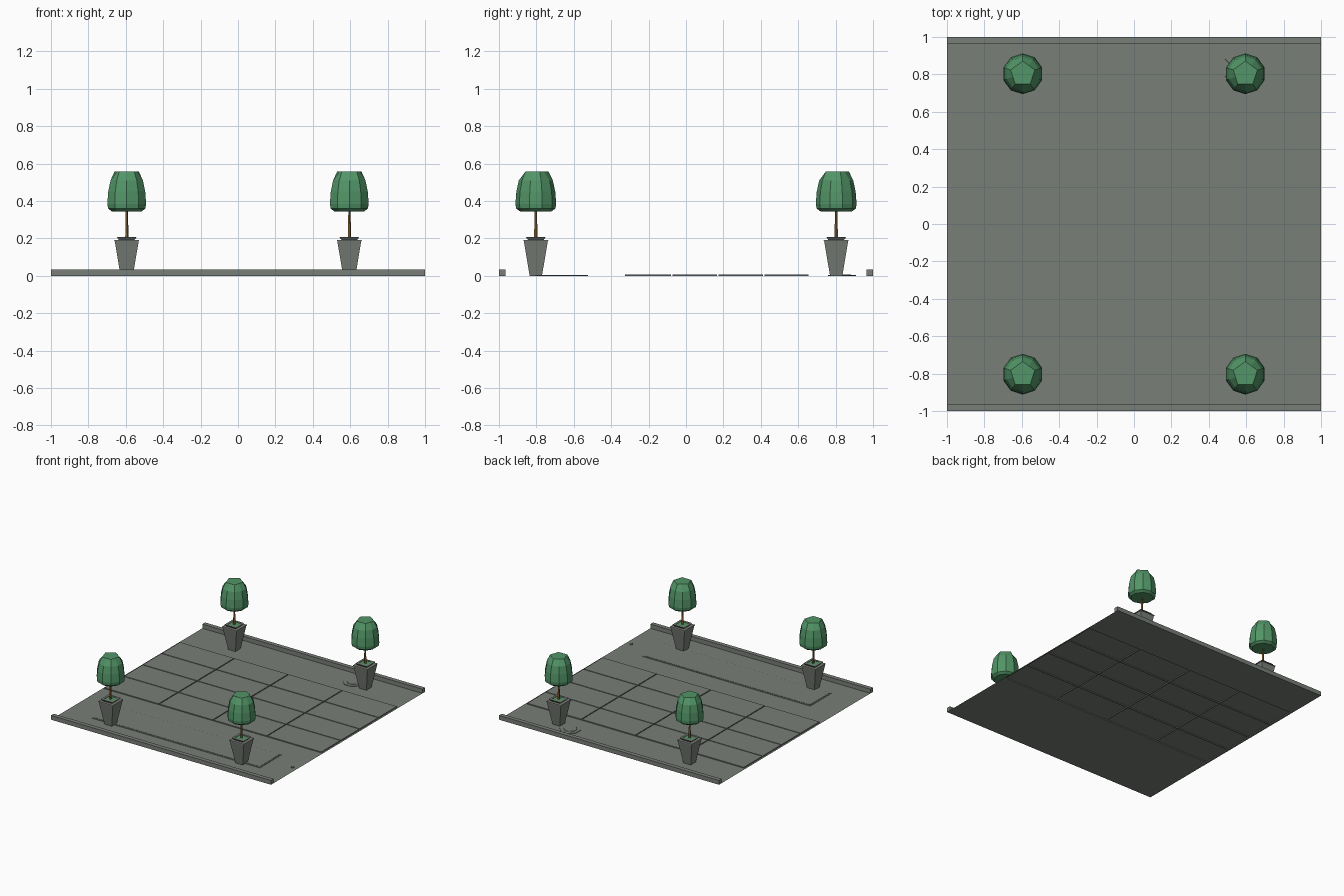
import bpy, bmesh, math

if "Cube" in bpy.data.objects:
    bpy.data.objects.remove(bpy.data.objects["Cube"])

def material(name, rgb):
    m = bpy.data.materials.new(name)
    m.diffuse_color = (*rgb, 1)
    m.use_nodes = True
    m.node_tree.nodes["Principled BSDF"].inputs["Base Color"].default_value = m.diffuse_color
    return m

STONE = material("grey stone", (0.19, 0.21, 0.185))
LEAF = material("leaf green", (0.085, 0.30, 0.135))
WOOD = material("trunk brown", (0.26, 0.13, 0.03))

def finish(bm, name, mat, loc=(0, 0, 0)):
    bmesh.ops.recalc_face_normals(bm, faces=bm.faces)
    me = bpy.data.meshes.new(name)
    bm.to_mesh(me)
    bm.free()
    me.materials.append(mat)
    ob = bpy.data.objects.new(name, me)
    ob.location = loc
    bpy.context.collection.objects.link(ob)
    return ob

def box(name, x0, x1, y0, y1, z0, z1, mat):
    bm = bmesh.new()
    bmesh.ops.create_cube(bm, size=1)
    for v in bm.verts:
        v.co.x = x1 if v.co.x > 0 else x0
        v.co.y = y1 if v.co.y > 0 else y0
        v.co.z = z1 if v.co.z > 0 else z0
    return finish(bm, name, mat)

def loft(name, rings, mat, loc, cap_start=True, cap_end=True):
    """Skin a list of closed point rings, with optional caps."""
    bm = bmesh.new()
    vs = [[bm.verts.new(p) for p in r] for r in rings]
    n = len(vs[0])
    for a, b in zip(vs, vs[1:]):
        for i in range(n):
            j = (i + 1) % n
            bm.faces.new((a[i], a[j], b[j], b[i]))
    if cap_start:
        bm.faces.new(vs[0][::-1])
    if cap_end:
        bm.faces.new(vs[-1])
    return finish(bm, name, mat, loc)

def ring(n, r, z, turn=0.0, r2=None):
    """Regular ring; r2 is the radius of every second corner."""
    return [((r2 if r2 and i % 2 else r) * math.cos(turn + math.tau * i / n),
             (r2 if r2 and i % 2 else r) * math.sin(turn + math.tau * i / n), z)
            for i in range(n)]

def square(half, z):
    return ring(4, half * math.sqrt(2), z, math.pi / 4)

# Pavement: one sheet whose slabs and front panel are raised out of it
xs = [-1, -0.985, -0.495, -0.487, -0.004, 0.004, 0.487, 0.495, 0.985, 1]
ys = [-1, -0.325, -0.08, -0.072, 0.166, 0.174, 0.411, 0.419, 0.655, 1]
bm = bmesh.new()
grid = [[bm.verts.new((x, y, 0)) for x in xs] for y in ys]
slabs = []
for j in range(len(ys) - 1):
    for i in range(len(xs) - 1):
        f = bm.faces.new((grid[j][i], grid[j][i + 1], grid[j + 1][i + 1], grid[j + 1][i]))
        if i % 2 and j % 2:
            slabs.append(f)
for f in slabs:
    out = bmesh.ops.extrude_discrete_faces(bm, faces=[f])["faces"][0]
    rim = list(f.verts) if f.is_valid else []
    top = list(out.verts)
    for v in top:
        v.co.z = 0.008
finish(bm, "pavement", STONE)

# Kerbs along the front and back
for side, y0, y1 in (("front", -1, -0.965), ("back", 0.965, 1)):
    box(side + "_kerb", -1, 1, y0, y1, 0, 0.035, STONE)

# Front panel with a narrow raised border
box("front_panel_border", -0.762, 0.762, -0.805, -0.525, 0, 0.003, STONE)
box("front_panel", -0.752, 0.752, -0.795, -0.535, 0, 0.005, STONE)

# Round covers set in the pavement
def cover(name, x, y, r, steps):
    t = math.pi / 8
    loft(name, [ring(8, r * k, z, t) for k, z in steps], STONE, (x, y, 0))

cover("drain_cover", 0.467, 0.834, 0.082, [(1, 0), (1, 0.004), (0.64, 0.004), (0.62, 0.006)])
cover("small_cap", 0.955, -0.655, 0.014, [(1, 0), (1, 0.005), (0.6, 0.005)])

# Potted trees in the four corners
def tree(tag, x, y):
    p = (x, y, 0)
    loft("planter_" + tag, [square(0.033, 0), square(0.064, 0.185), square(0.067, 0.186),
                            square(0.066, 0.192), square(0.042, 0.192), square(0.053, 0.207),
                            square(0.036, 0.207), square(0.036, 0.203)],
         STONE, p, cap_end=False)
    loft("planting_" + tag, [square(0.036, 0.2), square(0.036, 0.204)], LEAF, p)
    loft("trunk_" + tag, [ring(5, 0.010, 0.2), ring(5, 0.006, 0.36)], WOOD, p)
    t = math.radians(18)
    loft("crown_" + tag, [ring(10, 0.085, 0.345, t), ring(10, 0.105, 0.36, t),
                          ring(10, 0.109, 0.385, t), ring(10, 0.104, 0.45, t),
                          ring(10, 0.091, 0.51, t), ring(10, 0.068, 0.558, t, 0.055)],
         LEAF, p)

for sx, nx in ((-1, "left"), (1, "right")):
    for sy, ny in ((-1, "front"), (1, "back")):
        tree(ny + "_" + nx, sx * 0.595, sy * 0.803)
